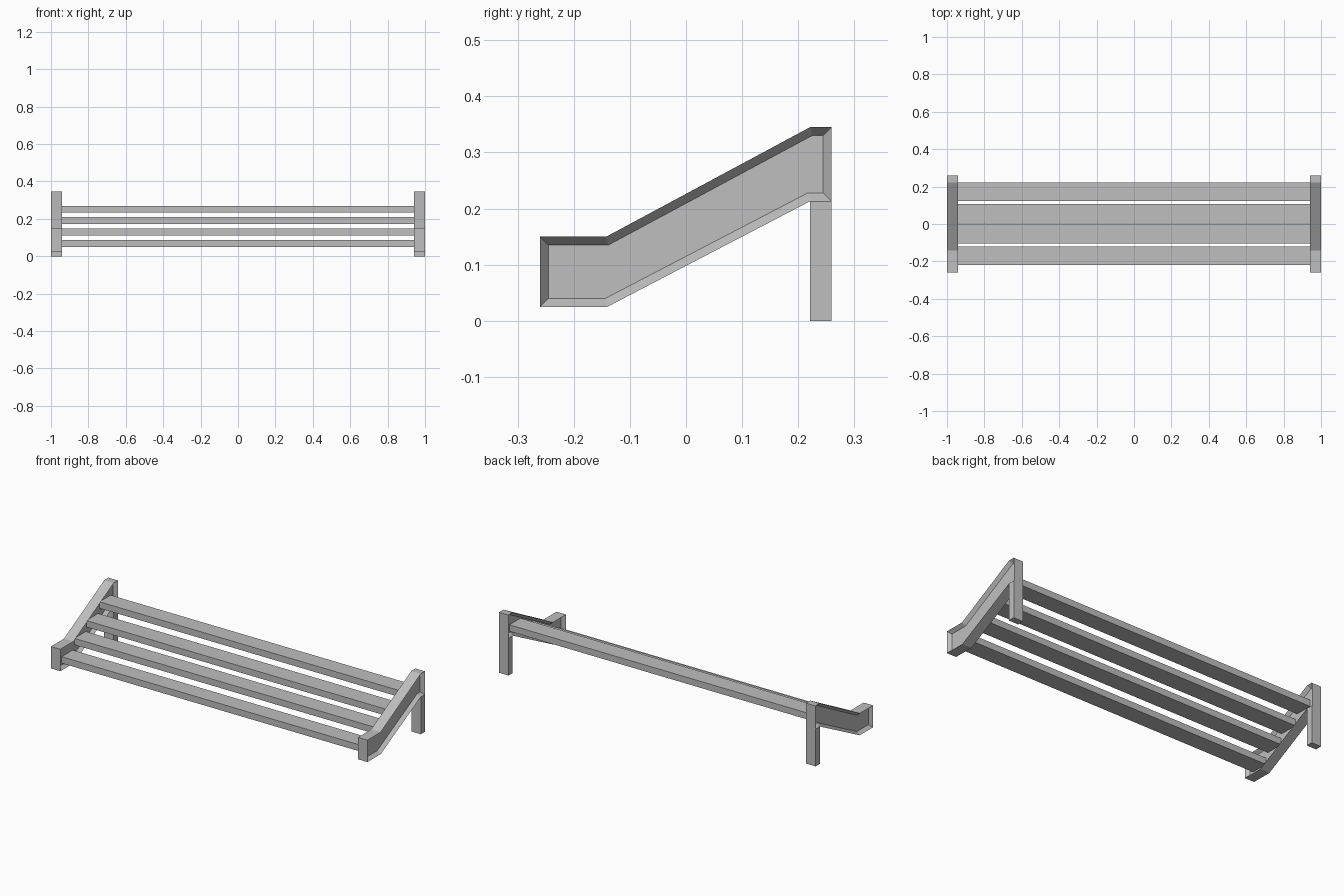
import bpy
import bmesh

cube = bpy.data.objects.get("Cube")
if cube:
    bpy.data.objects.remove(cube, do_unlink=True)

# One plain grey for the whole rack
grey = bpy.data.materials.new("grey metal")
grey.use_nodes = True
colour = (0.52, 0.52, 0.52, 1)
grey.diffuse_color = colour
grey.node_tree.nodes["Principled BSDF"].inputs["Base Color"].default_value = colour


def finish(name, bm):
    bmesh.ops.recalc_face_normals(bm, faces=bm.faces)
    mesh = bpy.data.meshes.new(name)
    bm.to_mesh(mesh)
    bm.free()
    mesh.materials.append(grey)
    obj = bpy.data.objects.new(name, mesh)
    bpy.context.collection.objects.link(obj)
    return obj


def prism(profile, x0, x1):
    """Extrude a (y, z) profile along x."""
    bm = bmesh.new()
    face = bm.faces.new([bm.verts.new((x0, y, z)) for y, z in profile])
    made = bmesh.ops.extrude_face_region(bm, geom=[face])["geom"]
    verts = [g for g in made if isinstance(g, bmesh.types.BMVert)]
    bmesh.ops.translate(bm, verts=verts, vec=(x1 - x0, 0, 0))
    bmesh.ops.recalc_face_normals(bm, faces=bm.faces)
    return bm


def rectangle(y0, y1, z0, z1):
    return [(y0, z0), (y1, z0), (y1, z1), (y0, z1)]


INNER, OUTER = 0.94, 1.0
FRAME = [(-0.26, 0.025), (-0.14, 0.025), (0.221, 0.213), (0.259, 0.213),
         (0.259, 0.345), (0.221, 0.345), (-0.142, 0.15), (-0.26, 0.15)]

for side, sign in (("left", 1), ("right", -1)):
    # Sloping end frame, with a raised rim around a recessed web
    bm = prism(FRAME, sign * INNER, sign * OUTER)
    caps = [f for f in bm.faces if abs(f.normal.x) > 0.9]
    bmesh.ops.inset_individual(bm, faces=caps, thickness=0.015,
                               use_even_offset=True)
    for cap in caps:
        offset = -0.02 if cap.normal.x > 0 else 0.02
        bmesh.ops.translate(bm, verts=cap.verts, vec=(offset, 0, 0))
    finish(side + "_end_frame", bm)

    # Solid back leg
    leg = rectangle(0.221, 0.259, 0, 0.213)
    finish(side + "_back_leg", prism(leg, sign * INNER, sign * OUTER))

# Level slats rising in steps from front to back
for i, (y0, y1) in enumerate([(-0.22, -0.12), (-0.105, -0.002),
                              (0.002, 0.108), (0.122, 0.222)]):
    z = 0.05 + i * 0.061
    slat = rectangle(y0, y1, z, z + 0.037)
    finish("slat_%d" % (i + 1), prism(slat, -0.962, 0.962))
